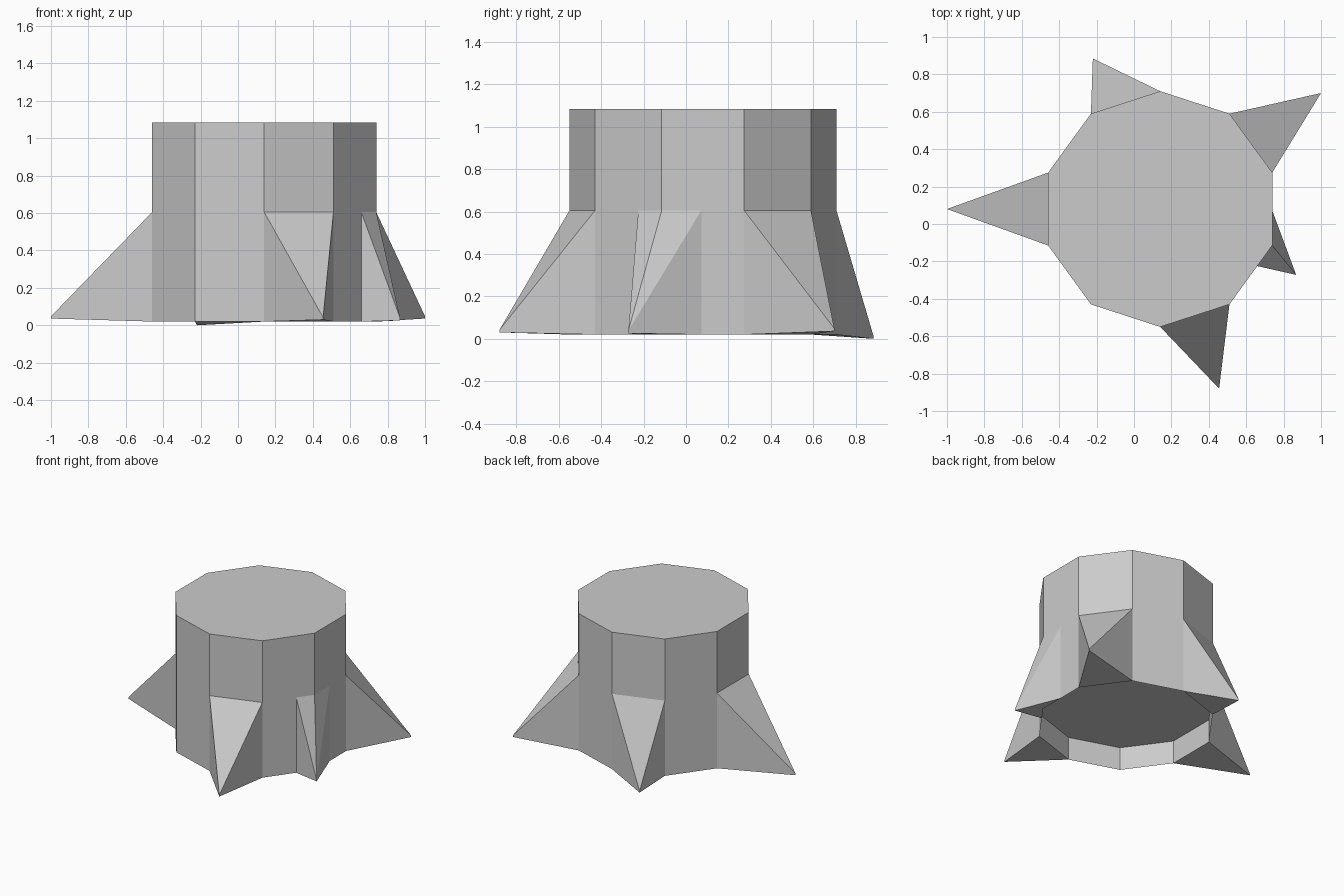
import bpy
from math import cos, sin, radians
from mathutils import Vector

if "Cube" in bpy.data.objects:
    bpy.data.objects.remove(bpy.data.objects["Cube"])

CENTRE, RADIUS, SIDES = Vector((0.14, 0.08)), 0.63, 10
BASE_Z, RECESS_Z, ROOT_Z, TOP_Z = 0.02, 0.20, 0.605, 1.085


def corner(k):
    a = radians(18 + 36 * k)
    return CENTRE + RADIUS * Vector((cos(a), sin(a)))


def at(point, z):
    return (point[0], point[1], z)


def add_mesh(name, verts, faces):
    mesh = bpy.data.meshes.new(name)
    mesh.from_pydata(verts, [], faces)
    mesh.update()
    obj = bpy.data.objects.new(name, mesh)
    bpy.context.collection.objects.link(obj)


# Trunk: ten-sided stump, with its bottom cap recessed inside a thin rim
ring = [corner(k) for k in range(SIDES)]
verts = [at(p, z) for z in (BASE_Z, TOP_Z, RECESS_Z) for p in ring]
faces = [(i, (i + 1) % SIDES, (i + 1) % SIDES + SIDES, i + SIDES) for i in range(SIDES)]
faces.append(tuple(range(SIDES, 2 * SIDES)))
faces.append(tuple(reversed(range(2 * SIDES, 3 * SIDES))))
add_mesh("trunk", verts, faces)


# Root: wedge from a run of points on the trunk wall down to a narrow tip
def root(name, wall, tip, tip_z):
    n = len(wall)
    verts = [at(p, ROOT_Z) for p in wall] + [at(p, BASE_Z) for p in wall]
    verts += [at(tip, tip_z + 0.012), at(tip, tip_z)]
    top, low = 2 * n, 2 * n + 1
    faces = [(i, top, i + 1) for i in range(n - 1)]
    faces += [(0, n, low, top), (n - 1, top, low, 2 * n - 1)]
    faces.append(tuple(range(n, 2 * n)) + (low,))
    add_mesh(name, verts, faces)


for name, k, tip, z in (
    ("left_root", 4, (-1.0, 0.08), 0.036),
    ("back_left_root", 2, (-0.22, 0.885), 0.0),
    ("back_right_root", 0, (1.0, 0.70), 0.036),
    ("front_root", 7, (0.455, -0.88), 0.03),
):
    root(name, [corner(k), corner(k + 1)], tip, z)

# Small root straddling a trunk corner
root("small_right_root",
     [corner(9).lerp(corner(8), 0.35), corner(9), corner(9).lerp(corner(0), 0.48)],
     (0.867, -0.272), 0.026)
